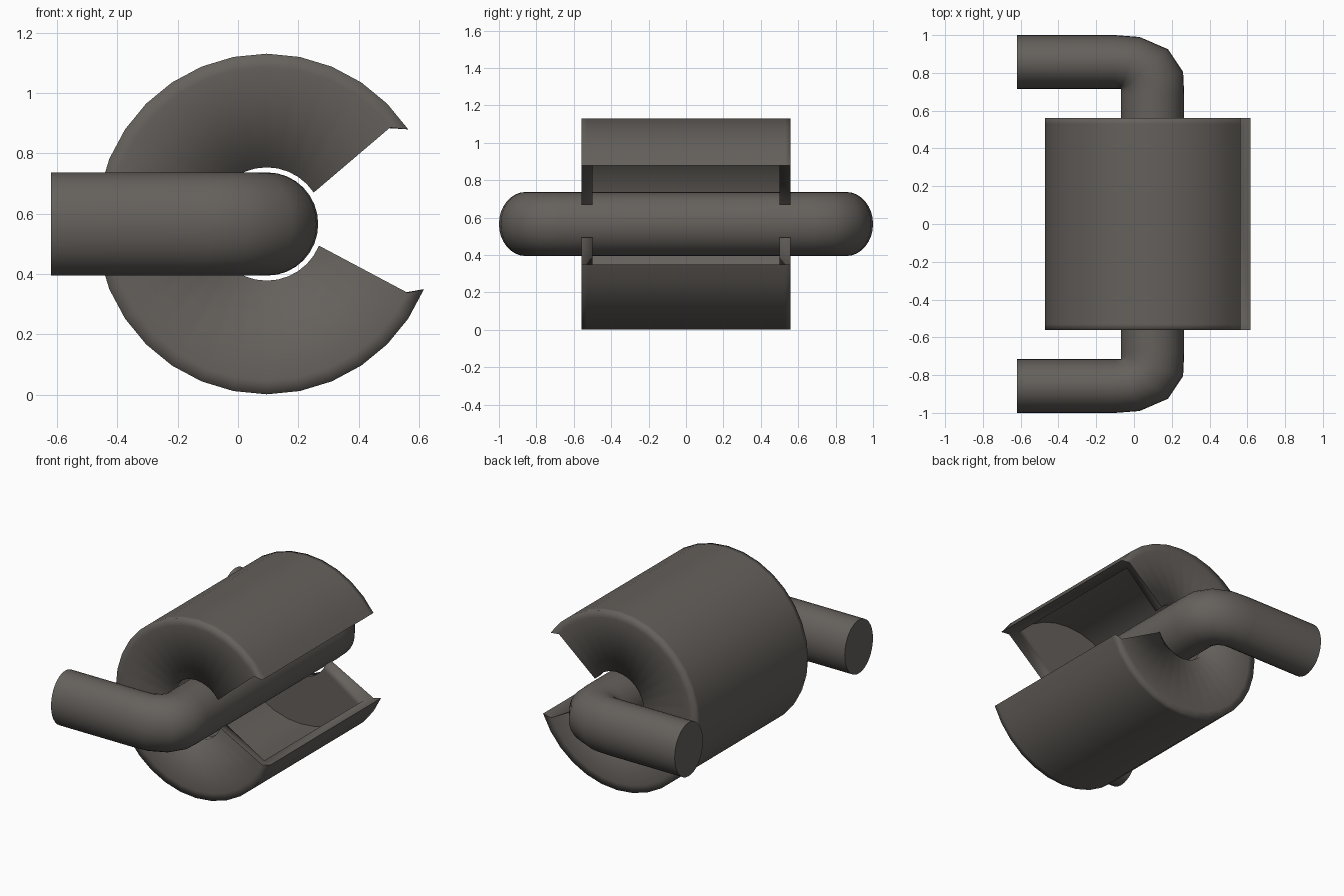
import bpy, bmesh, math

if "Cube" in bpy.data.objects:
    bpy.data.objects.remove(bpy.data.objects["Cube"])

mat = bpy.data.materials.new("dark warm grey")
mat.diffuse_color = (0.13, 0.118, 0.107, 1)
mat.use_nodes = True
mat.node_tree.nodes["Principled BSDF"].inputs["Base Color"].default_value = mat.diffuse_color

CX, CZ = 0.095, 0.566  # shared axis of shell and rod


def finish(name, bm, sharp_faces):
    """Smooth the surface, keep the borders of the given faces sharp."""
    bmesh.ops.recalc_face_normals(bm, faces=bm.faces[:])
    for f in bm.faces:
        f.smooth = True
    for e in bm.edges:
        if sum(f in sharp_faces for f in e.link_faces) == 1:
            e.smooth = False
    me = bpy.data.meshes.new(name)
    bm.to_mesh(me)
    bm.free()
    me.materials.append(mat)
    ob = bpy.data.objects.new(name, me)
    bpy.context.collection.objects.link(ob)


def loft(bm, rings):
    """Bridge closed rings of points, returns vertex rings and faces by column."""
    vs = [[bm.verts.new(p) for p in r] for r in rings]
    n = len(vs[0])
    cols = [[] for _ in range(n)]
    for a, b in zip(vs, vs[1:]):
        for i in range(n):
            j = (i + 1) % n
            cols[i].append(bm.faces.new((a[i], a[j], b[j], b[i])))
    return vs, cols


# Hollow C-shaped shell: channel section (y, radius) swept around the axis
section = [(-.53, .565), (.53, .565), (.56, .565), (.56, .52), (.56, .188), (.5, .188),
           (.5, .497), (-.5, .497), (-.5, .188), (-.56, .188), (-.56, .52), (-.56, .565)]
upper = {.565: 33.75, .52: 38, .497: 40, .188: 33.75}   # slanted lip angles
lower = {.565: 337.5, .52: 334, .497: 332.4, .188: 337.5}
rings = []
for k in range(28):
    ring = []
    for y, r in section:
        deg = upper[r] if k == 0 else lower[r] if k == 27 else 33.75 + 11.25 * k
        a = math.radians(deg)
        ring.append((CX + r * math.cos(a), y, CZ + r * math.sin(a)))
    rings.append(ring)
bm = bmesh.new()
vs, cols = loft(bm, rings)
sharp = set(cols[5] + cols[6] + cols[7])  # cavity
for ring in (vs[0], vs[-1]):
    for quad in ((3, 4, 5, 6), (7, 8, 9, 10), (1, 2, 3, 6), (0, 1, 6, 7), (0, 7, 10, 11)):
        sharp.add(bm.faces.new([ring[i] for i in quad]))
# keep cavity corners crisp too
for c in (5, 6):
    for f, g in zip(cols[c], cols[c + 1]):
        for e in set(f.edges) & set(g.edges):
            e.smooth = False
finish("c_shell", bm, sharp)

# U-shaped rod: oval rings between outer and inner outline points (x, y)
half = [((-.62, 1.0), (-.62, .715)), ((-.1, 1.0), (-.1, .715)), ((.03, .99), (-.07, .715)),
        ((.18, .925), (-.07, .708)), ((.26, .805), (-.07, .70)), ((.266, .68), (-.07, .68))]
path = half + [((ox, -oy), (ix, -iy)) for (ox, oy), (ix, iy) in reversed(half)]
rings = []
for (ox, oy), (ix, iy) in path:
    ring = []
    for k in range(32):
        a = 2 * math.pi * k / 32
        t = 0.5 + 0.5 * math.cos(a)
        ring.append((ix + (ox - ix) * t, iy + (oy - iy) * t, CZ + .171 * math.sin(a)))
    rings.append(ring)
bm = bmesh.new()
vs, _ = loft(bm, rings)
caps = {bm.faces.new(vs[0]), bm.faces.new(vs[-1])}
finish("bent_rod", bm, caps)
